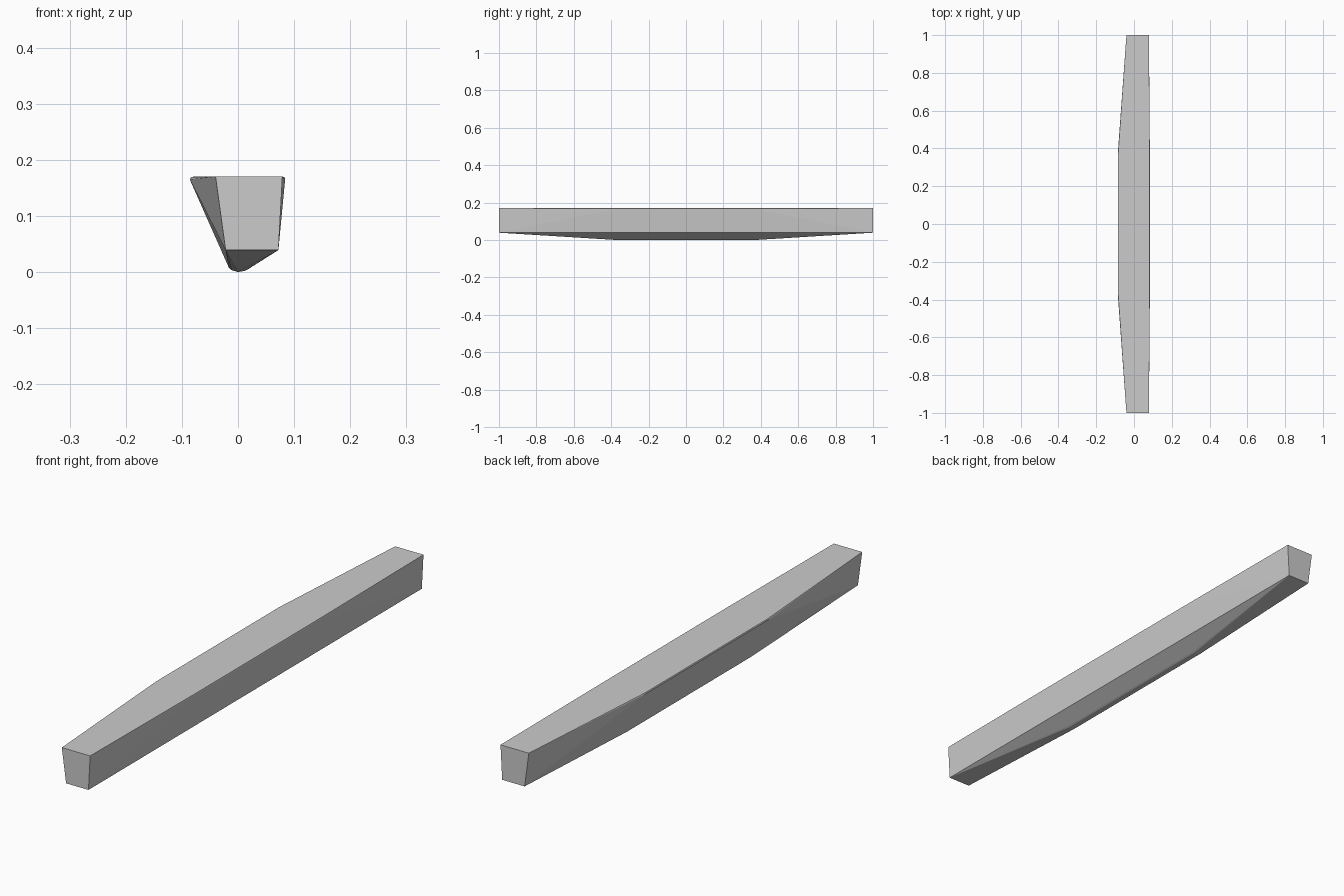
import bpy, bmesh

if "Cube" in bpy.data.objects:
    bpy.data.objects.remove(bpy.data.objects["Cube"])

# Cross-sections (x, z): small end face, and deeper middle with softened corners
END = [(-0.04, 0.17), (0.079, 0.17), (0.072, 0.039), (-0.022, 0.039)]
MIDDLE = [(-0.078, 0.17), (-0.084, 0.169), (-0.086, 0.165),
          (-0.016, 0.007), (-0.011, 0.003), (0.0, 0.0), (0.012, 0.002),
          (0.018, 0.005), (0.084, 0.165), (0.083, 0.169), (0.079, 0.17)]


def hull_object(name, sections):
    """Convex solid through cross-sections mirrored to both ends of y."""
    bm = bmesh.new()
    for y, profile in sections:
        for side in (-1, 1):
            for x, z in profile:
                bm.verts.new((x, side * y, z))
    bmesh.ops.convex_hull(bm, input=bm.verts[:])
    bmesh.ops.dissolve_limit(bm, angle_limit=0.005,
                             verts=bm.verts[:], edges=bm.edges[:])
    bmesh.ops.recalc_face_normals(bm, faces=bm.faces[:])
    mesh = bpy.data.meshes.new(name)
    bm.to_mesh(mesh)
    bm.free()
    obj = bpy.data.objects.new(name, mesh)
    bpy.context.collection.objects.link(obj)
    return obj


# Tapered beam with a keel-like underside
hull_object("tapered_beam", [(1.0, END), (0.37, MIDDLE)])
